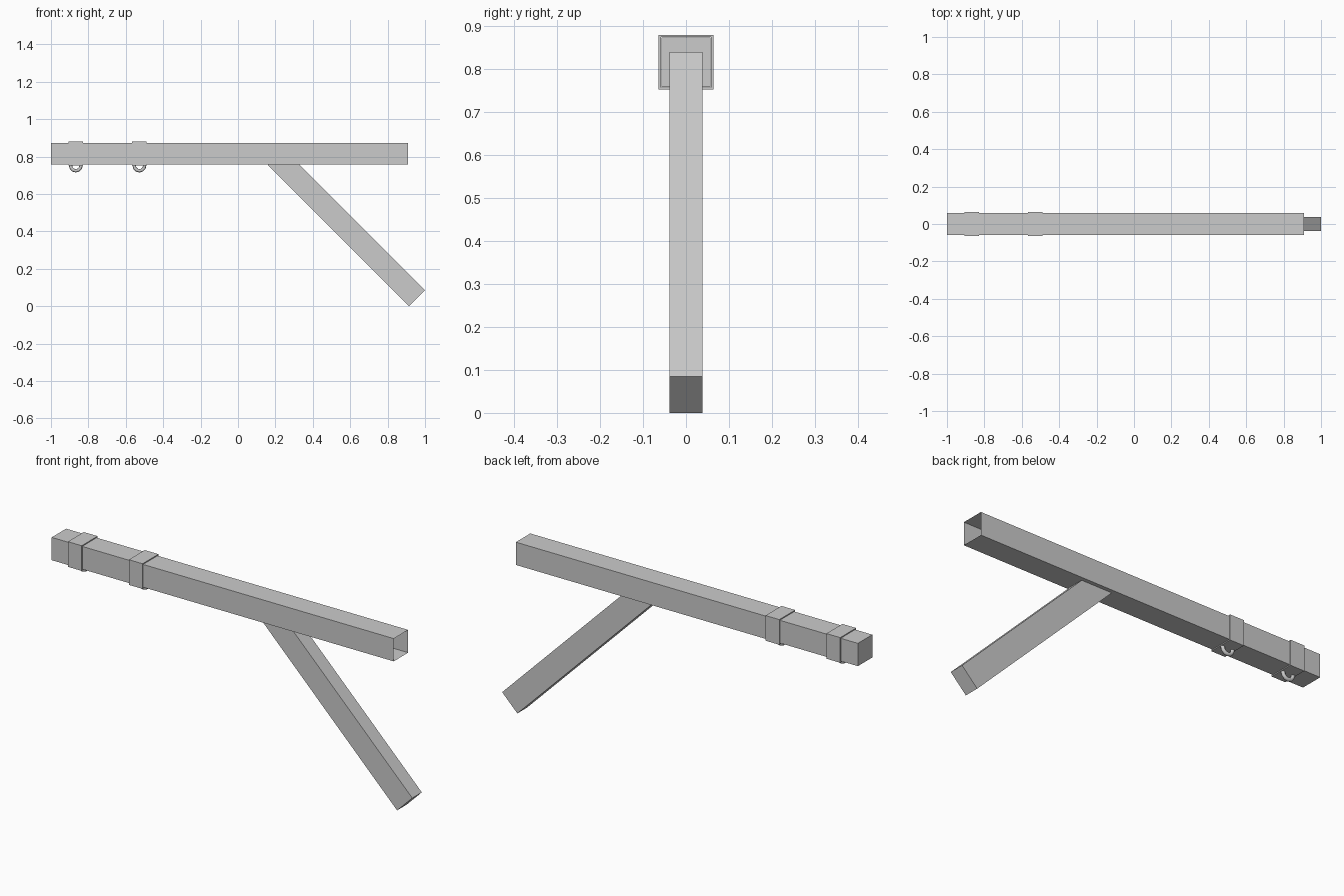
import bpy, bmesh, math
from mathutils import Matrix, Vector

old = bpy.data.objects.get("Cube")
if old:
    bpy.data.objects.remove(old, do_unlink=True)

grey = bpy.data.materials.new("plain grey")
grey.use_nodes = True
colour = (0.6, 0.6, 0.6, 1)
grey.diffuse_color = colour
grey.node_tree.nodes["Principled BSDF"].inputs["Base Color"].default_value = colour

BEAM_Z = 0.816    # height of the beam axis
BEAM_HALF = 0.0575


def finish(name, bm):
    mesh = bpy.data.meshes.new(name)
    bm.to_mesh(mesh)
    bm.free()
    mesh.materials.append(grey)
    obj = bpy.data.objects.new(name, mesh)
    bpy.context.collection.objects.link(obj)
    return obj


def box(name, centre, size, tilt=0, open_sides=()):
    """Box turned about y; open_sides lists the x directions left without a face."""
    bm = bmesh.new()
    bmesh.ops.create_cube(bm, size=1)
    bm.normal_update()
    gone = [f for f in bm.faces if round(f.normal.x) in open_sides and abs(f.normal.x) > 0.5]
    bmesh.ops.delete(bm, geom=gone, context='FACES')
    place = Matrix.Translation(centre) @ Matrix.Rotation(tilt, 4, 'Y') @ Matrix.Diagonal((*size, 1))
    bm.transform(place)
    return finish(name, bm)


def ring(name, centre, major, minor, steps=12, sides=8):
    """Ring standing in the xz plane."""
    bm = bmesh.new()
    loops = []
    for i in range(steps):
        turn = Matrix.Rotation(math.tau * i / steps, 4, 'Y')
        loops.append([bm.verts.new(Vector(centre) + turn @ Vector((
            major + minor * math.cos(math.tau * j / sides),
            minor * math.sin(math.tau * j / sides), 0))) for j in range(sides)])
    for i in range(steps):
        a, b = loops[i], loops[(i + 1) % steps]
        for j in range(sides):
            k = (j + 1) % sides
            bm.faces.new((a[j], a[k], b[k], b[j]))
    bmesh.ops.recalc_face_normals(bm, faces=bm.faces[:])
    for f in bm.faces:
        f.smooth = True
    return finish(name, bm)


# Hollow beam, closed at the far end and open at the brace end
box("beam", (-0.045, 0, BEAM_Z), (1.91, 2 * BEAM_HALF, 2 * BEAM_HALF), open_sides=(1,))

# Diagonal brace, its top end sunk into the beam
low, high = Vector((0.9575, 0, 0.0425)), Vector((0.2025, 0, 0.7975))
box("brace", (low + high) / 2, ((high - low).length, 0.076, 0.12), tilt=math.radians(45))

# Straps wrapped round the beam, each with a hanging eyelet
for label, x in (("outer", -0.867), ("inner", -0.527)):
    strap = box(label + "_strap", (x, 0, BEAM_Z), (0.077, 0.127, 0.127), open_sides=(-1, 1))
    wall = strap.modifiers.new("wall", 'SOLIDIFY')
    wall.thickness = 0.005
    wall.offset = -1
    wall.use_even_offset = True
    ring(label + "_eyelet", (x, 0, 0.752), 0.028, 0.009)
